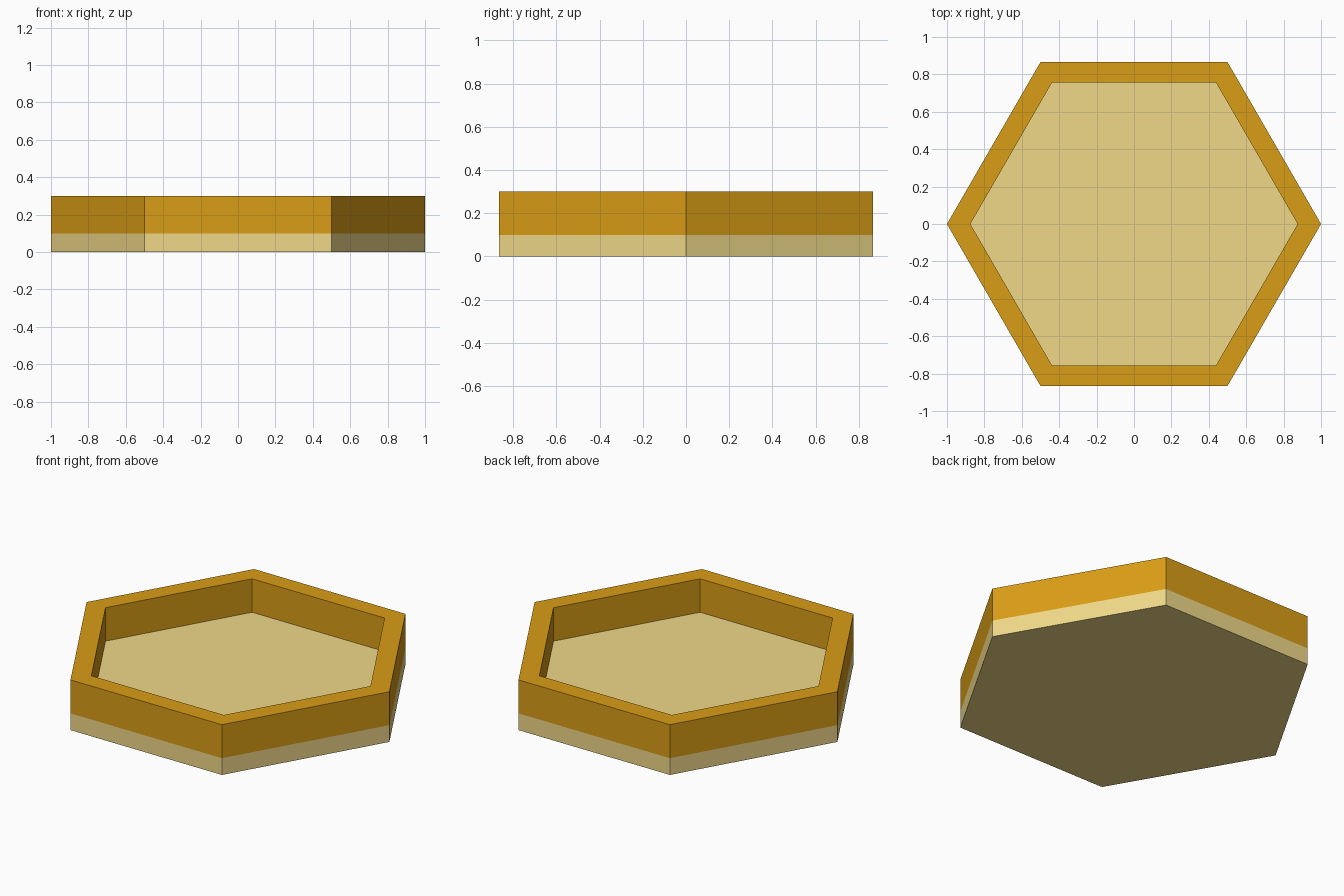
import bpy, bmesh
from math import cos, sin, pi

if "Cube" in bpy.data.objects:
    bpy.data.objects.remove(bpy.data.objects["Cube"])

SIDES = 6
OUTER, INNER = 1.0, 0.875
FLOOR, TOP = 0.1, 0.3


def material(name, color):
    mat = bpy.data.materials.new(name)
    mat.diffuse_color = (*color, 1)
    mat.use_nodes = True
    mat.node_tree.nodes["Principled BSDF"].inputs["Base Color"].default_value = mat.diffuse_color
    return mat


def add_object(name, bm, mat):
    bmesh.ops.recalc_face_normals(bm, faces=bm.faces)
    mesh = bpy.data.meshes.new(name)
    bm.to_mesh(mesh)
    bm.free()
    mesh.materials.append(mat)
    obj = bpy.data.objects.new(name, mesh)
    bpy.context.collection.objects.link(obj)
    return obj


def ring(bm, radius, z):
    return [bm.verts.new((radius * cos(2 * pi * i / SIDES),
                          radius * sin(2 * pi * i / SIDES), z))
            for i in range(SIDES)]


def bridge(bm, a, b):
    for i in range(SIDES):
        j = (i + 1) % SIDES
        bm.faces.new((a[i], a[j], b[j], b[i]))


sand = material("sand", (0.87, 0.69, 0.25))
amber = material("amber", (0.70, 0.34, 0.008))

# Hexagonal base plate
bm = bmesh.new()
low, high = ring(bm, OUTER, 0), ring(bm, OUTER, FLOOR)
bridge(bm, low, high)
bm.faces.new(low)
bm.faces.new(high)
add_object("base_plate", bm, sand)

# Raised rim: closed hexagonal ring sitting on the plate
bm = bmesh.new()
loops = [ring(bm, OUTER, FLOOR), ring(bm, OUTER, TOP),
         ring(bm, INNER, TOP), ring(bm, INNER, FLOOR)]
for k in range(4):
    bridge(bm, loops[k], loops[(k + 1) % 4])
add_object("rim", bm, amber)
